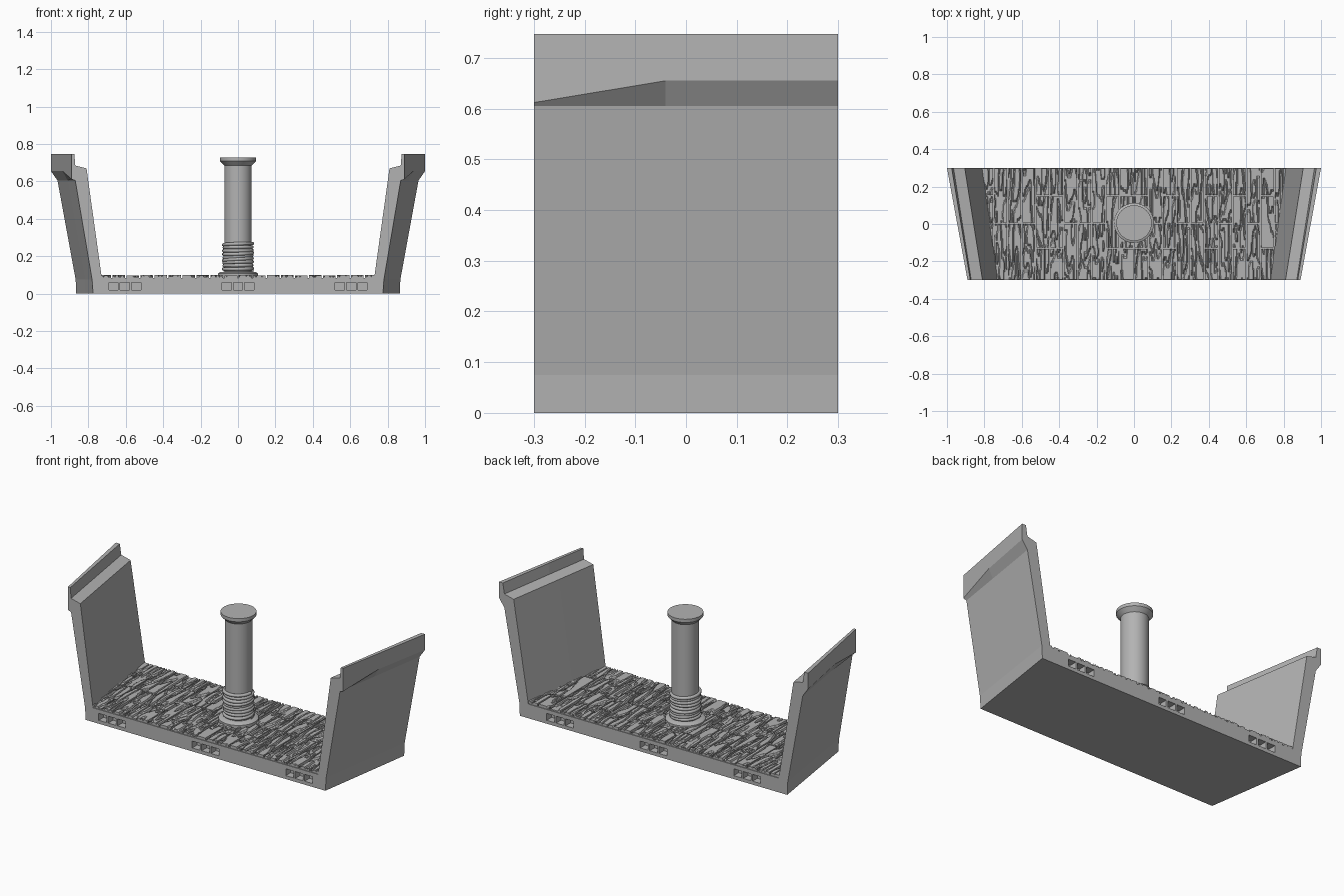
import bpy, bmesh, math, random
from mathutils import Vector, noise

random.seed(4)
cube = bpy.data.objects.get("Cube")
if cube:
    bpy.data.objects.remove(cube)

grey = bpy.data.materials.new("plain grey")
grey.use_nodes = True
COLOUR = (0.45, 0.45, 0.45, 1)
grey.diffuse_color = COLOUR
grey.node_tree.nodes["Principled BSDF"].inputs["Base Color"].default_value = COLOUR

FRONT, BACK = -0.3, 0.3
FLOOR, DECK = 0.083, 0.1


def finish(bm, name, smooth=False):
    bmesh.ops.recalc_face_normals(bm, faces=bm.faces)
    mesh = bpy.data.meshes.new(name)
    bm.to_mesh(mesh)
    bm.free()
    mesh.materials.append(grey)
    ob = bpy.data.objects.new(name, mesh)
    bpy.context.collection.objects.link(ob)
    if smooth:
        activate(ob)
        bpy.ops.object.shade_smooth_by_angle(angle=math.radians(35))
    return ob


def activate(ob):
    bpy.ops.object.select_all(action='DESELECT')
    ob.select_set(True)
    bpy.context.view_layer.objects.active = ob


def lerp(a, b, t):
    return a + (b - a) * t


# Hull: half cross-section as (x at front, x at back, z), lofted and mirrored
half = [(0.775, 0.865, 0), (0.78, 0.868, 0.075), (0.87, 0.965, 0.605),
        (0.89, 1.0, 0.655), (0.89, 1.0, 0.747), (0.875, 0.975, 0.747),
        (0.87, 0.965, 0.685), (0.81, 0.905, 0.67), (0.728, 0.81, FLOOR)]
bm = bmesh.new()
rings = []
for y in (FRONT, -0.04, BACK):
    t = (y - FRONT) / (BACK - FRONT)
    pts = [(lerp(a, b, t), z) for a, b, z in half]
    if y == FRONT:
        pts[3] = (pts[3][0], 0.612)   # the flare fades out at the front
    pts += [(-x, z) for x, z in reversed(pts)]
    rings.append([bm.verts.new((x, y, z)) for x, z in pts])
n = len(rings[0])
for r0, r1 in zip(rings, rings[1:]):
    for i in range(n):
        j = (i + 1) % n
        bm.faces.new((r0[i], r0[j], r1[j], r1[i]))
bm.faces.new(rings[0])
bm.faces.new(rings[-1])
hull = finish(bm, "hull")

# Connector sockets: three groups of three pockets in each end
bm = bmesh.new()
for y in (FRONT, BACK):
    for group in (-0.605, 0, 0.605):
        for k in (-1, 0, 1):
            res = bmesh.ops.create_cube(bm, size=1)
            for v in res["verts"]:
                v.co = Vector((v.co.x * 0.05 + group + k * 0.061,
                               v.co.y * 0.09 + y, v.co.z * 0.04 + 0.04))
cutter = finish(bm, "socket_cutter")
cutter.hide_render = True
cut = hull.modifiers.new("sockets", 'BOOLEAN')
cut.operation = 'DIFFERENCE'
cut.solver = 'EXACT'
cut.object = cutter
activate(hull)
bpy.ops.object.modifier_apply(modifier=cut.name)
bpy.data.objects.remove(cutter)

# Deck planks: staggered boards with carved grain
WIDTH, GAP = 0.075, 0.004
staggered = {-11, -7, -6, -2, -1, 0, 2, 5, 7, 9}


def plank(bm, col, y0, y1):
    x0, x1 = col * WIDTH + GAP, (col + 1) * WIDTH - GAP
    y0, y1 = y0 + GAP, y1 - GAP
    seed = random.uniform(0, 50)
    res = bmesh.ops.create_grid(bm, x_segments=18, size=1,
                                y_segments=max(4, round((y1 - y0) / 0.01)))
    top = res["verts"]
    edges = [e for e in {e for v in top for e in v.link_edges} if e.is_boundary]
    level = DECK - random.uniform(0, 0.003)
    for v in top:
        x = lerp(x0, x1, (v.co.x + 1) / 2)
        y = lerp(y0, y1, (v.co.y + 1) / 2)
        grain = noise.noise(Vector((x * 42, y * 6, seed)))
        depth = 0.009 if abs(grain) < 0.13 else 0
        limit = lerp(0.735, 0.815, (y - FRONT) / (BACK - FRONT))
        v.co = Vector((max(-limit, min(limit, x)), y, level - depth))
    skirt = bmesh.ops.extrude_edge_only(bm, edges=edges)
    for v in skirt["geom"]:
        if isinstance(v, bmesh.types.BMVert):
            v.co.z = FLOOR - 0.004


bm = bmesh.new()
for col in range(-11, 11):
    joints = [FRONT, -0.13, 0.15, BACK] if col in staggered else [FRONT, 0.005, BACK]
    for y0, y1 in zip(joints, joints[1:]):
        plank(bm, col, y0, y1)
bmesh.ops.dissolve_degenerate(bm, dist=0.00001, edges=bm.edges)
finish(bm, "deck_planks")

# Mast: turned profile with base flange and flared cap
MAST_Y = 0.005
profile = [(0, 0.08), (0.107, 0.08), (0.107, 0.108), (0.095, 0.115), (0.073, 0.118),
           (0.073, 0.685), (0.08, 0.692), (0.095, 0.708), (0.095, 0.727), (0, 0.727)]
bm = bmesh.new()
verts = [bm.verts.new((r, MAST_Y, z)) for r, z in profile]
line = [bm.edges.new(pair) for pair in zip(verts, verts[1:])]
bmesh.ops.spin(bm, geom=verts + line, cent=(0, MAST_Y, 0), axis=(0, 0, 1),
               angle=math.tau, steps=48, use_duplicate=False)
bmesh.ops.remove_doubles(bm, verts=bm.verts, dist=0.0005)
finish(bm, "mast", smooth=True)

# Rope wound round the foot of the mast
TURNS, STEPS = 9, 32
curve = bpy.data.curves.new("mast_rope", 'CURVE')
curve.dimensions = '3D'
curve.bevel_depth = 0.0095
curve.bevel_resolution = 2
curve.use_fill_caps = True
spline = curve.splines.new('POLY')
spline.points.add(TURNS * STEPS)
for i, p in enumerate(spline.points):
    a = math.tau * i / STEPS
    z = lerp(0.122, 0.268, i / (TURNS * STEPS)) + 0.003 * math.sin(a * 0.83)
    r = 0.075 + 0.002 * math.sin(a * 0.37)
    p.co = (r * math.cos(a), MAST_Y + r * math.sin(a), z, 1)
curve.materials.append(grey)
rope = bpy.data.objects.new("mast_rope", curve)
bpy.context.collection.objects.link(rope)
activate(rope)
bpy.ops.object.convert(target='MESH')
bpy.ops.object.shade_smooth_by_angle(angle=math.radians(50))
